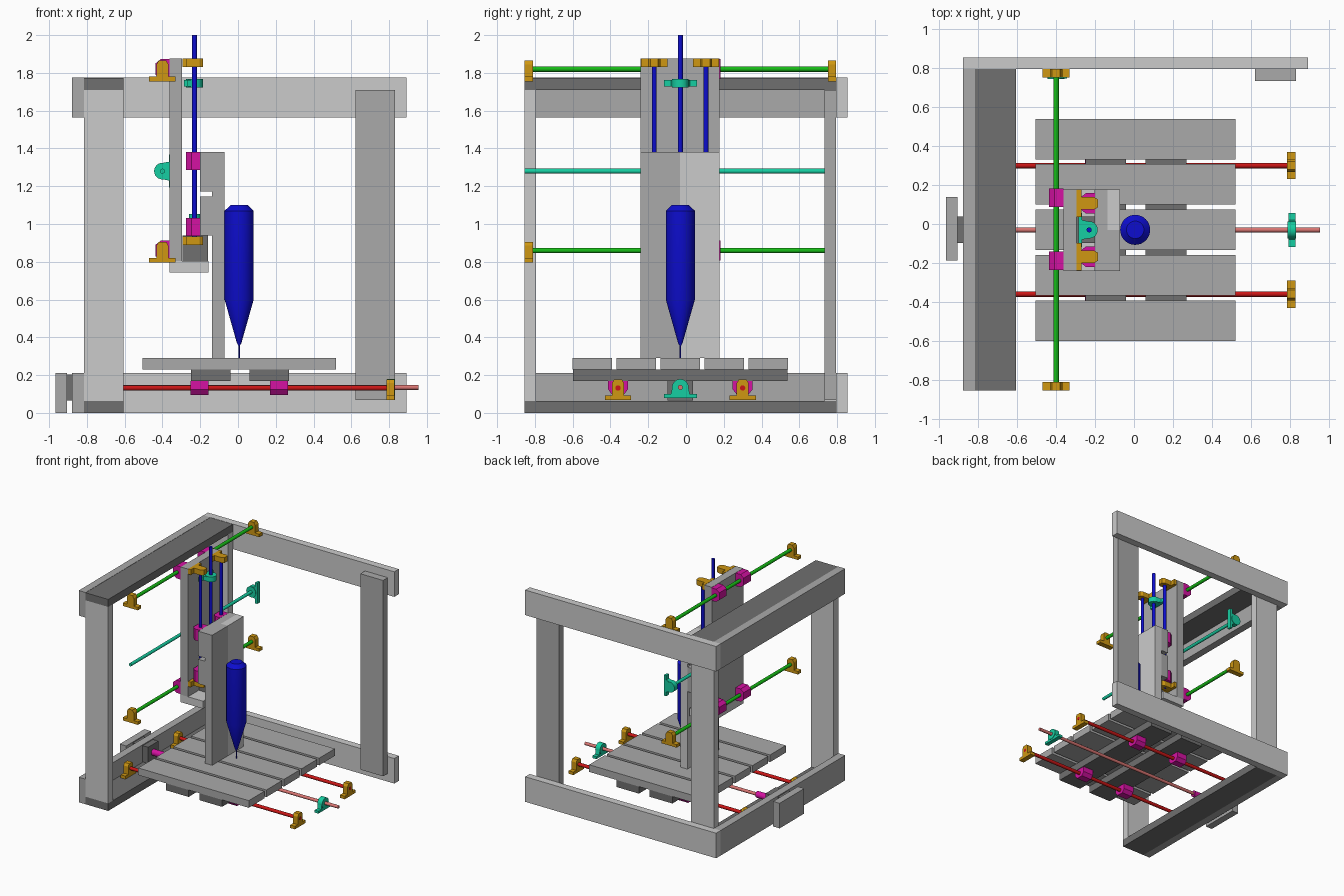
import bpy, bmesh, math
from mathutils import Vector, Matrix

if "Cube" in bpy.data.objects:
    bpy.data.objects.remove(bpy.data.objects["Cube"])

COLOURS = {
    "light_grey": (0.60, 0.60, 0.60), "mid_grey": (0.40, 0.40, 0.40), "dark_grey": (0.16, 0.16, 0.16),
    "blue": (0.004, 0.004, 0.62), "red": (0.60, 0.008, 0.008), "pink": (0.70, 0.18, 0.17),
    "green": (0.008, 0.50, 0.008), "teal": (0.008, 0.62, 0.36), "orange": (0.62, 0.31, 0.006),
    "magenta": (0.66, 0.006, 0.36),
}
MATS = {}
for key, rgb in COLOURS.items():
    MATS[key] = bpy.data.materials.new(key)
    MATS[key].diffuse_color = (*rgb, 1)

X, Y, Z = Vector((1, 0, 0)), Vector((0, 1, 0)), Vector((0, 0, 1))


def finish(name, bm, mat, smooth=False):
    bmesh.ops.recalc_face_normals(bm, faces=bm.faces)
    me = bpy.data.meshes.new(name)
    bm.to_mesh(me)
    bm.free()
    me.materials.append(MATS[mat])
    if smooth:
        for p in me.polygons:
            p.use_smooth = True
        me.set_sharp_from_angle(angle=math.radians(35))
    ob = bpy.data.objects.new(name, me)
    bpy.context.collection.objects.link(ob)
    return ob


def box(name, x, y, z, mat):
    """Box from (min, max) pairs."""
    bm = bmesh.new()
    bmesh.ops.create_cube(bm, size=1)
    for v in bm.verts:
        v.co = [(r[0] + r[1]) / 2 + c * (r[1] - r[0]) for r, c in zip((x, y, z), v.co)]
    return finish(name, bm, mat)


def add_prism(bm, pts, centre, up, axis, length):
    """Extrude a profile (across, up) along axis, centred on centre."""
    side = up.cross(axis)
    base = Vector(centre) - axis * length / 2
    f = bm.faces.new([bm.verts.new(base + side * u + up * v) for u, v in pts])
    r = bmesh.ops.extrude_face_region(bm, geom=[f])
    bmesh.ops.translate(bm, verts=[e for e in r["geom"] if isinstance(e, bmesh.types.BMVert)],
                        vec=axis * length)


def circle(r, n=24):
    return [(r * math.cos(2 * math.pi * i / n), r * math.sin(2 * math.pi * i / n)) for i in range(n)]


def rod(name, start, axis, end, r, mat):
    """Round bar from start to coordinate `end` along axis."""
    a = Vector(start)
    length = end - a.dot(axis)
    bm = bmesh.new()
    add_prism(bm, circle(r), a + axis * length / 2, Z if axis != Z else X, axis, length)
    return finish(name, bm, mat, True)


def rod_support(name, centre, up, axis):
    pts = [(-.07, -.065), (.07, -.065), (.07, -.04), (.032, -.04), (.032, .025), (.02, .045),
           (-.02, .045), (-.032, .025), (-.032, -.04), (-.07, -.04)]
    bm = bmesh.new()
    add_prism(bm, pts, centre, up, axis, .044)
    finish(name, bm, "orange")


def slide_bearing(name, centre, up, axis):
    pts = [(-.053, .037), (.053, .037), (.053, -.008), (.03, -.037), (-.03, -.037), (-.053, -.008)]
    bm = bmesh.new()
    add_prism(bm, pts, centre, up, axis, .095)
    finish(name, bm, "magenta")


def pillow_block(name, centre, up, axis):
    bm = bmesh.new()
    add_prism(bm, [(-.087, -.056), (.087, -.056), (.087, -.036), (.05, -.036), (.043, 0),
                   (-.043, 0), (-.05, -.036), (-.087, -.036)], centre, up, axis, .036)
    add_prism(bm, circle(.044), centre, up, axis, .044)
    finish(name, bm, "teal", True)


# --- Frame: flat boards 0.21 x 0.06 ---
LEG = (-.815, -.605)
for label, slab_z, beam_z in (("bottom", (0, .063), (0, .21)), ("top", (1.71, 1.773), (1.565, 1.775))):
    box(label + "_left_slab", LEG, (-.855, .795), slab_z, "dark_grey")
    box(label + "_left_beam", (-.878, -.815), (-.855, .795), beam_z, "mid_grey")
    box(label + "_back_beam", (-.878, .893), (.795, .855), beam_z, "light_grey")
box("front_left_post", LEG, (-.855, -.793), (.063, 1.71), "light_grey")
box("back_left_post", LEG, (.733, .795), (.063, 1.71), "light_grey")
box("back_right_post", (.622, .832), (.733, .795), (.068, 1.71), "mid_grey")

# --- Bed: five slats on two cross bars ---
MID = -.03
for i in range(-2, 3):
    yc = MID + i * .233
    box("bed_slat", (-.505, .52), (yc - .104, yc + .104), (.23, .29), "mid_grey")
for x0 in (-.25, .06):
    box("bed_cross_bar", (x0, x0 + .21), (-.597, .538), (.17, .23), "dark_grey")

# --- Bed drive: rails, bearings, screw, motor ---
for yr in (-.36, .30):
    rod("bed_rail", (-.80, yr, .132), X, .83, .014, "red")
    for xs in (-.765, .807):
        rod_support("bed_rail_support", (xs, yr, .132), Z, X)
    for xb in (-.203, .217):
        slide_bearing("bed_bearing", (xb, yr, .133), Z, X)
rod("bed_screw", (-.76, MID, .135), X, .955, .013, "pink")
rod("bed_screw_coupler", (-.77, MID, .135), X, -.64, .026, "magenta")
pillow_block("bed_screw_block", (.81, MID, .135), Z, X)
box("bed_motor", (-.905, -.765), (MID - .068, MID + .068), (.066, .202), "dark_grey")
box("bed_motor_board", (-.965, -.905), (-.188, .138), (0, .21), "mid_grey")

# --- Cross rails and screw along y ---
for zr in (.86, 1.82):
    rod("cross_rail", (-.4, -.85, zr), Y, .785, .014, "green")
    for ys in (-.833, .773):
        rod_support("cross_rail_support", (-.4, ys, zr), Z, Y)
    for yb in (-.188, .135):
        slide_bearing("cross_bearing", (-.4, yb, zr), X, Y)
rod("cross_screw", (-.4, -.855, 1.28), Y, .785, .013, "teal")
pillow_block("cross_screw_block", (-.4, .765, 1.28), -X, Y)

# --- Carriage plate, shelf and lift motor ---
WIDE = (-.24, .177)
box("carriage_plate", (-.363, -.296), WIDE, (.805, 1.875), "mid_grey")
box("carriage_shelf", (-.363, -.155), WIDE, (.742, .805), "light_grey")
box("lift_motor", (-.295, -.16), (MID - .068, MID + .068), (.805, .94), "dark_grey")

# --- Lift rails and screw ---
for yr in (-.168, .106):
    rod("lift_rail", (-.23, yr, .89), Z, 1.87, .013, "blue")
    for zs in (.912, 1.854):
        rod_support("lift_rail_support", (-.23, yr, zs), X, Z)
    for zb in (.985, 1.333):
        slide_bearing("lift_bearing", (-.238, yr, zb), X, Z)
rod("lift_screw", (-.23, MID, .94), Z, 2.0, .013, "blue")
rod("lift_screw_coupler", (-.23, MID, .94), Z, 1.03, .025, "magenta")
rod("lift_screw_nut", (-.23, MID, 1.03), Z, 1.052, .03, "teal")
pillow_block("lift_screw_block", (-.23, MID, 1.745), X, Z)

# --- Tool carrier: two upright boards on two cross boards ---
for zc in ((.94, 1.145), (1.172, 1.38)):
    box("carrier_cross_board", (-.202, -.137), WIDE, zc, "mid_grey")
box("carrier_front_board", (-.137, -.072), (WIDE[0], MID - .001), (.29, 1.38), "mid_grey")
box("carrier_back_board", (-.137, -.072), (MID - .001, WIDE[1]), (.29, 1.38), "light_grey")

# --- Spindle: turned profile of (radius, height) ---
profile = [(0, .29), (.004, .29), (.004, .355), (.012, .37), (.077, .60), (.077, 1.07), (.045, 1.10), (0, 1.10)]
bm = bmesh.new()
vs = [bm.verts.new((r, 0, z)) for r, z in profile]
es = [bm.edges.new(p) for p in zip(vs, vs[1:])]
bmesh.ops.spin(bm, geom=vs + es, cent=(0, 0, 0), axis=Z, angle=2 * math.pi, steps=32, use_merge=True)
bmesh.ops.remove_doubles(bm, verts=bm.verts, dist=1e-5)
bm.transform(Matrix.Translation((.006, MID, 0)))
finish("spindle", bm, "blue", True)

for m in bpy.data.materials:
    if m.users and not m.is_grease_pencil:
        m.use_nodes = True
        m.node_tree.nodes["Principled BSDF"].inputs["Base Color"].default_value = m.diffuse_color
